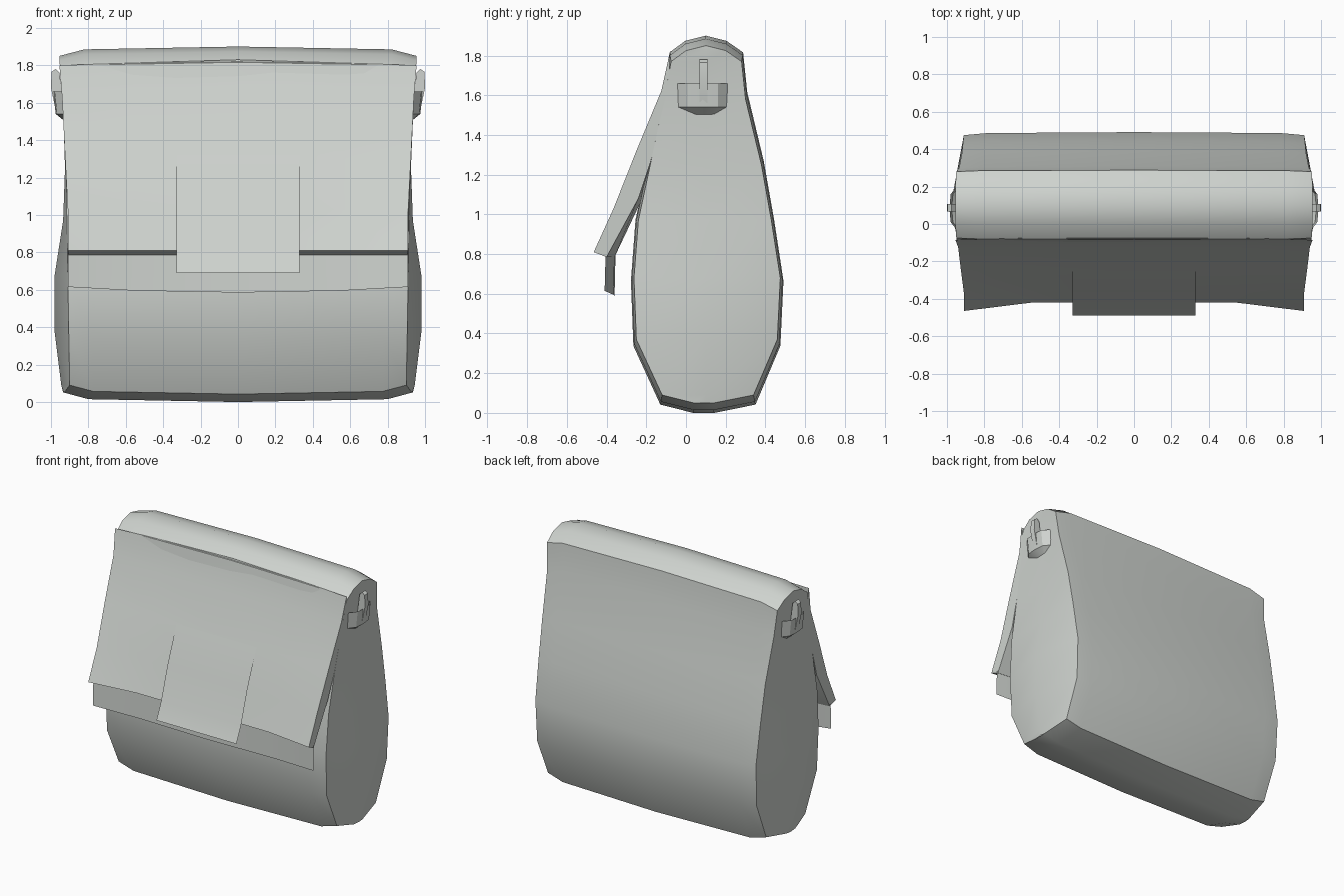
import bpy, bmesh, math

cube = bpy.data.objects.get("Cube")
if cube:
    bpy.data.objects.remove(cube)

mat = bpy.data.materials.new("pale grey leather")
mat.use_nodes = True
color = (0.62, 0.65, 0.62, 1)
mat.diffuse_color = color
mat.node_tree.nodes["Principled BSDF"].inputs["Base Color"].default_value = color


def finish(name, bm, angle=38):
    """Turn a bmesh into a smooth-shaded object that keeps its sharp edges."""
    bmesh.ops.remove_doubles(bm, verts=bm.verts, dist=0.0005)
    bmesh.ops.recalc_face_normals(bm, faces=bm.faces)
    mesh = bpy.data.meshes.new(name)
    bm.to_mesh(mesh)
    bm.free()
    mesh.materials.append(mat)
    ob = bpy.data.objects.new(name, mesh)
    bpy.context.collection.objects.link(ob)
    bpy.ops.object.select_all(action='DESELECT')
    ob.select_set(True)
    bpy.context.view_layer.objects.active = ob
    bpy.ops.object.shade_smooth_by_angle(angle=math.radians(angle))
    return ob


def loft(bm, rings, closed=True):
    """Skin quads between consecutive rings of points."""
    vr = [[bm.verts.new(p) for p in ring] for ring in rings]
    n = len(vr[0])
    for a, b in zip(vr, vr[1:]):
        for i in range(n if closed else n - 1):
            j = (i + 1) % n
            bm.faces.new((a[i], a[j], b[j], b[i]))
    return vr


# Bag body: height, front y, back y, rim x, gusset middle x
levels = [
    (0.05, 0.04, 0.14, 0.93, 0.935),
    (0.09, -0.12, 0.34, 0.90, 0.945),
    (0.37, -0.25, 0.46, 0.905, 0.98),
    (0.68, -0.262, 0.475, 0.91, 0.98),
    (0.97, -0.24, 0.43, 0.915, 0.935),
    (1.25, -0.18, 0.38, 0.92, 0.925),
    (1.58, -0.11, 0.30, 0.935, 0.93),
    (1.77, -0.075, 0.28, 0.95, 0.945),
    (1.825, 0.0, 0.2, 0.955, 0.955),
]
rim = [(r, b, z) for z, f, b, r, m in levels]
rim += [(0.955, 0.1, 1.85)]
rim += [(r, f, z) for z, f, b, r, m in reversed(levels)]


def body_ring(side, width, swell):
    return [(side * x * width, 0.1 + (y - 0.1) * (1 + swell),
             0.95 + (z - 0.95) * (1 + swell * 1.3)) for x, y, z in rim]


bm = bmesh.new()
loft(bm, [body_ring(-1, 1, 0), body_ring(-1, 0.86, 0.03), body_ring(1, 0, 0.043),
          body_ring(1, 0.86, 0.03), body_ring(1, 1, 0)])
for s in (-1, 1):
    rows = [[(s * r, f, z), (s * m, 0.1, z), (s * r, b, z)] for z, f, b, r, m in levels]
    grid = loft(bm, rows, closed=False)
    top = bm.verts.new((s * 0.955, 0.1, 1.85))
    for i in (0, 1):
        bm.faces.new((grid[-1][i], grid[-1][i + 1], top))
finish("bag_body", bm)

# Front flap: wedge section of half width, y, z, and centre recess
section = [
    (0.955, -0.085, 1.80, 0.01), (0.94, -0.125, 1.62, 0.0), (0.925, -0.25, 1.32, 0.0),
    (0.91, -0.365, 1.03, 0.02), (0.91, -0.465, 0.81, 0.045),
    (0.905, -0.40, 0.785, 0.04), (0.91, -0.24, 1.08, 0.02),
    (0.92, -0.18, 1.26, 0.0), (0.935, -0.08, 1.62, 0.0),
]
bm = bmesh.new()
rings = [[(t * w, y + d * (1 - max(0, abs(t) - 0.6) / 0.4),
           z + (0.03 * (1 - abs(t)) if i == 0 else 0))
          for i, (w, y, z, d) in enumerate(section)]
         for t in (-1, -0.6, 0, 0.6, 1)]
ends = loft(bm, rings)
bm.faces.new(ends[0])
bm.faces.new(ends[-1])
finish("front_flap", bm)

# Thin lining hanging under the flap
bm = bmesh.new()
loft(bm, [[(x, y, 0.80), (x, y - 0.005, z)] for x, y, z in
          ((-0.91, -0.405, 0.615), (-0.55, -0.36, 0.595), (0, -0.355, 0.585),
           (0.55, -0.36, 0.595), (0.91, -0.405, 0.615))], closed=False)
finish("flap_lining", bm)

# Closing tab over the flap
bm = bmesh.new()
loft(bm, [[(-0.33, y, z), (0.33, y, z)] for y, z in
          ((-0.254, 1.32), (-0.36, 1.05), (-0.435, 0.81), (-0.49, 0.69))], closed=False)
finish("closing_tab", bm)

# Strap holders on both ends: open pocket with an upright post
for s, side in ((1, "left"), (-1, "right")):
    bm = bmesh.new()
    outline = ((0.93, -0.055), (0.98, 0.01), (0.987, 0.085), (0.98, 0.16), (0.93, 0.22))
    rings = loft(bm, [
        [(s * x, y, 1.66) for x, y in outline],
        [(s * (x - 0.012), y, 1.54) for x, y in outline],
        [(s * 0.925, 0.085 + (y - 0.085) * 0.4, 1.50) for x, y in outline]], closed=False)
    finish(side + "_strap_pocket", bm, 25)

    bm = bmesh.new()
    post = ((0.93, 1.56), (0.975, 1.56), (1.0, 1.68), (0.997, 1.765), (0.975, 1.78), (0.955, 1.76))
    ends = loft(bm, [[(s * x, y, z) for x, z in post] for y in (0.068, 0.108)])
    bm.faces.new(ends[0])
    bm.faces.new(ends[1])
    finish(side + "_strap_post", bm, 25)
